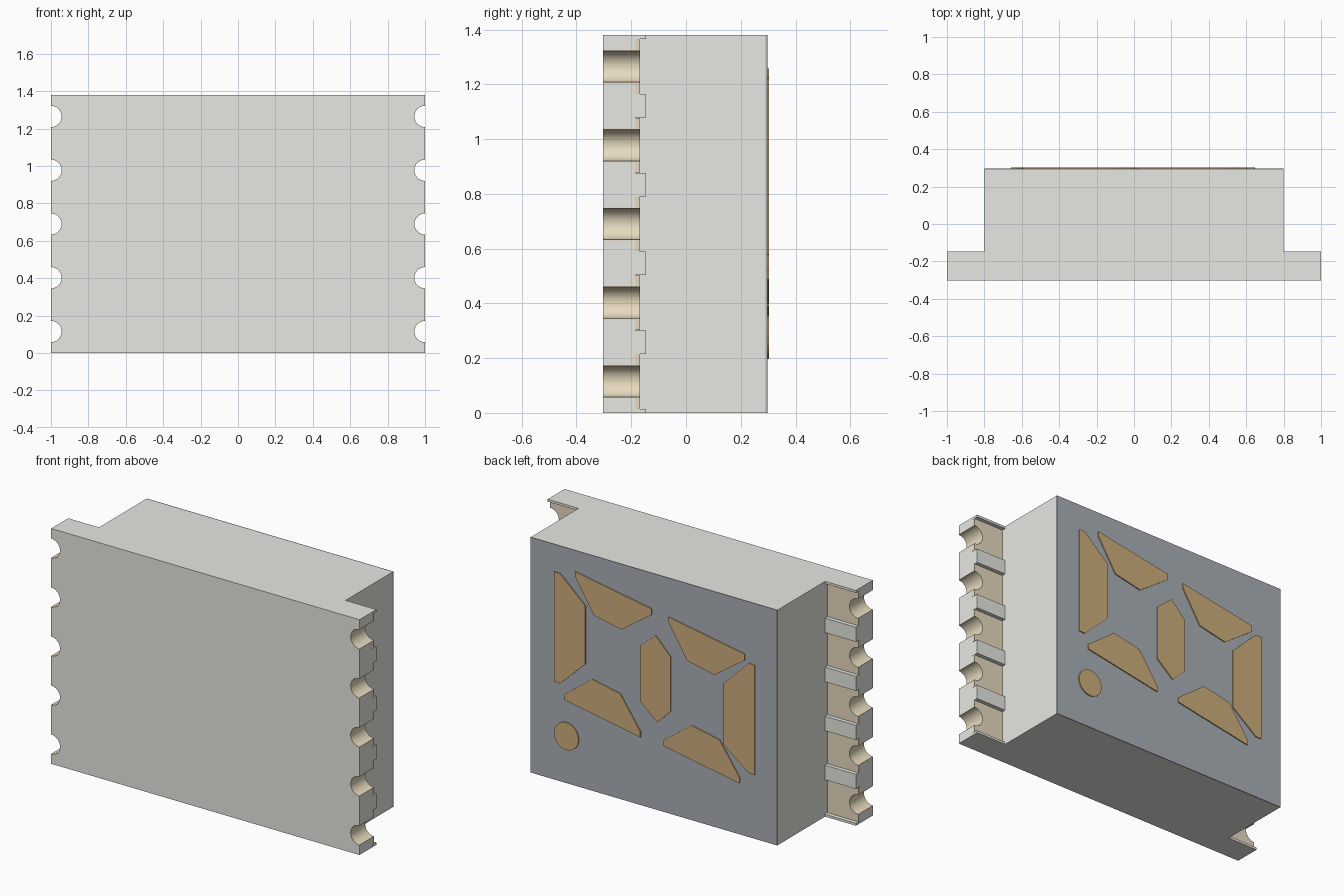
import bpy, bmesh, math

if "Cube" in bpy.data.objects:
    bpy.data.objects.remove(bpy.data.objects["Cube"])

H = 1.38            # overall height
FRONT, BACK = -0.303, 0.29
PITCH = 0.2875
PAD_Z = [H / 2 + PITCH * i for i in range(-2, 3)]


def material(name, col):
    m = bpy.data.materials.new(name)
    m.diffuse_color = (*col, 1)
    m.use_nodes = True
    m.node_tree.nodes["Principled BSDF"].inputs["Base Color"].default_value = m.diffuse_color
    return m


shell = material("warm_grey", (0.80, 0.80, 0.76))
slate = material("slate", (0.40, 0.44, 0.47))
amber = material("amber", (0.62, 0.43, 0.20))
tan = material("tan_metal", (0.80, 0.70, 0.52))


def prisms(name, outlines, lo, hi, mat=None, axis="y"):
    """Extrude one or more outlines along y (x,z points) or z (x,y points)."""
    bm = bmesh.new()
    for pts in outlines:
        rings = []
        for d in (lo, hi):
            rings.append([bm.verts.new((a, d, b) if axis == "y" else (a, b, d))
                          for a, b in pts])
        n = len(pts)
        bm.faces.new(rings[0])
        bm.faces.new(rings[1][::-1])
        for i in range(n):
            j = (i + 1) % n
            bm.faces.new((rings[0][i], rings[1][i], rings[1][j], rings[0][j]))
    bmesh.ops.recalc_face_normals(bm, faces=bm.faces)
    me = bpy.data.meshes.new(name)
    bm.to_mesh(me)
    bm.free()
    ob = bpy.data.objects.new(name, me)
    bpy.context.collection.objects.link(ob)
    if mat:
        me.materials.append(mat)
    return ob


def arc(cx, cz, r, a0, a1, n):
    return [(cx + r * math.cos(math.radians(a0 + (a1 - a0) * i / n)),
             cz + r * math.sin(math.radians(a0 + (a1 - a0) * i / n)))
            for i in range(n + 1)]


def rect(x0, x1, z0, z1):
    return [(x0, z0), (x1, z0), (x1, z1), (x0, z1)]


def smooth(ob):
    bpy.ops.object.select_all(action="DESELECT")
    ob.select_set(True)
    bpy.context.view_layer.objects.active = ob
    bpy.ops.object.shade_smooth_by_angle()


# housing: stepped block with side flanges
step = -0.146
housing = prisms("housing", [[(-1, FRONT), (1, FRONT), (1, step), (0.8, step),
                              (0.8, BACK), (-0.8, BACK), (-0.8, step), (-1, step)]],
                 0, H, shell, "z")

# pad recesses and edge holes cut through the flanges
recesses = prisms("recess_cutter", [rect(min(s * 0.8, s * 1.1), max(s * 0.8, s * 1.1),
                                         z - 0.101, z + 0.101)
                                    for s in (-1, 1) for z in PAD_Z], -0.185, step + 0.05)
# keep the recess tool clear of the main block
holes = prisms("hole_cutter", [arc(s, z, 0.061, 0, 360, 32)[:-1]
                               for s in (-1, 1) for z in PAD_Z], FRONT - 0.1, step + 0.05)
for cutter in (recesses, holes):
    mod = housing.modifiers.new("cut", "BOOLEAN")
    mod.operation, mod.solver, mod.object = "DIFFERENCE", "EXACT", cutter
    bpy.context.view_layer.objects.active = housing
    bpy.ops.object.modifier_apply(modifier=mod.name)
    bpy.data.objects.remove(cutter)
smooth(housing)

# metal contacts: flat pad plus half-round lining on each edge hole
for s, side in ((1, "right"), (-1, "left")):
    for i, z in enumerate(PAD_Z, 1):
        notch = arc(1, z, 0.057, 90, 270, 16)
        pad = [(1, z + 0.1), *notch, (1, z - 0.1), (0.801, z - 0.1), (0.801, z + 0.1)]
        lining = notch + arc(1, z, 0.061, 270, 90, 16)
        smooth(prisms(f"contact_pad_{side}_{i}", [[(s * x, c) for x, c in pad]],
                      -0.185, -0.168, tan))
        smooth(prisms(f"hole_lining_{side}_{i}", [[(s * x, c) for x, c in lining]],
                      FRONT, -0.185, tan))

# display face plate
prisms("display_face", [rect(-0.8, 0.8, 0, H)], BACK, 0.297, slate)

# slanted display segments and dot
upper = [(0.507, 1.258), (0.013, 1.172), (0.013, 1.136),
         (0.208, 0.998), (0.386, 1.035), (0.507, 1.228)]
lower = [(0.579, 0.519), (0.397, 0.656), (0.215, 0.62),
         (0.085, 0.433), (0.085, 0.40), (0.579, 0.488)]


def shift(pts, dx, dz):
    return [(x + dx, z + dz) for x, z in pts]


segments = {
    "end_bar_left": [(0.644, 1.221), (0.605, 1.221), (0.442, 1.075),
                     (0.442, 0.733), (0.605, 0.577), (0.644, 0.579)],
    "end_bar_right": [(-0.657, 1.02), (-0.618, 1.021), (-0.455, 0.862),
                      (-0.455, 0.503), (-0.618, 0.378), (-0.657, 0.378)],
    "middle_bar": [(-0.015, 1.022), (-0.111, 0.924), (-0.111, 0.602),
                   (-0.025, 0.518), (0.085, 0.61), (0.085, 0.94)],
    "upper_bar_left": upper,
    "upper_bar_right": shift(upper, -0.605, -0.104),
    "lower_bar_left": lower,
    "lower_bar_right": shift(lower, -0.644, -0.098),
}
for name, pts in segments.items():
    prisms(name, [pts], 0.29, 0.303, amber)
smooth(prisms("dot", [arc(0.566, 0.277, 0.08, 0, 360, 32)[:-1]], 0.29, 0.303, amber))
